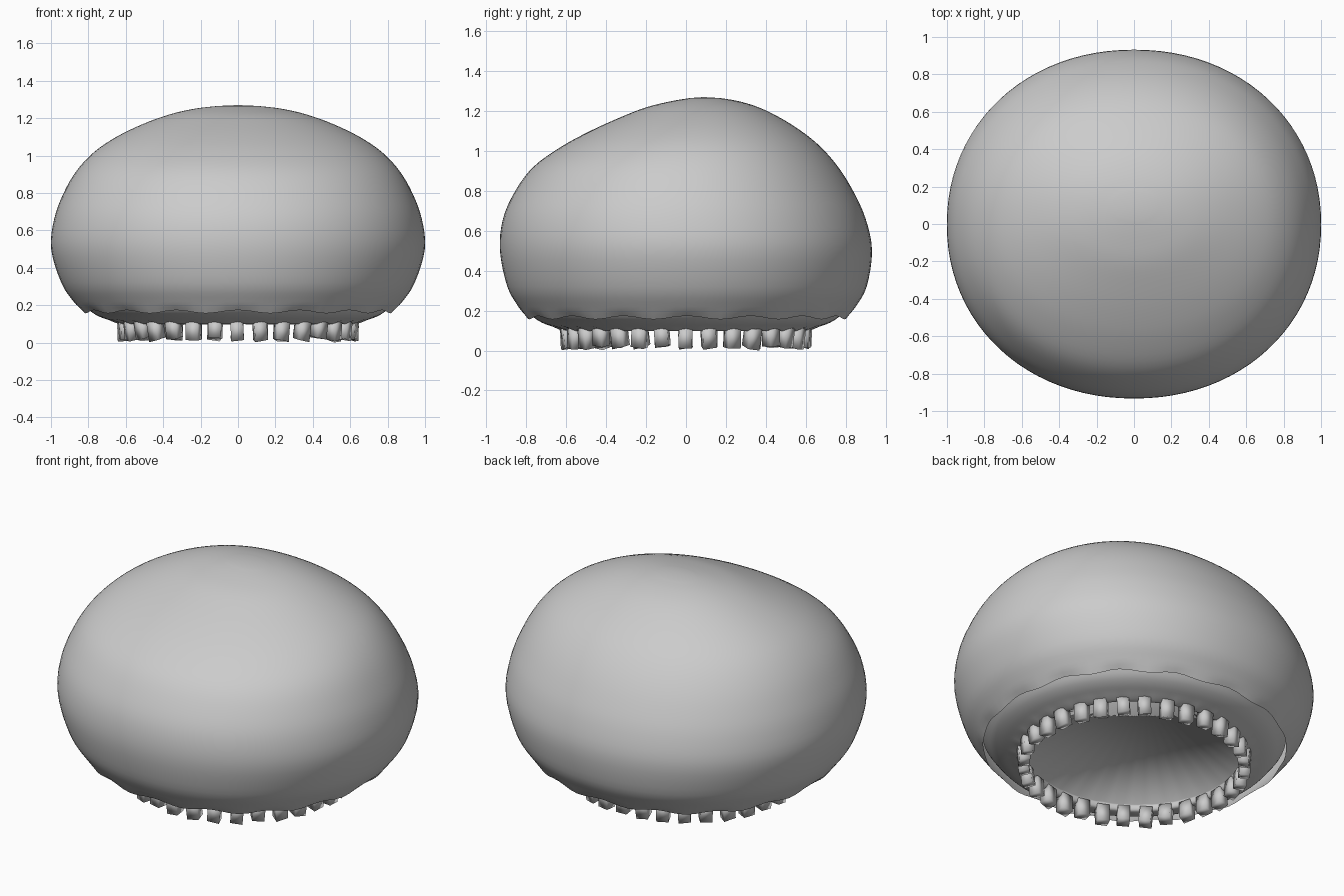
import bpy, bmesh, math, random
from mathutils import Matrix, Vector

if "Cube" in bpy.data.objects:
    bpy.data.objects.remove(bpy.data.objects["Cube"])

random.seed(4)
SEG = 96


def make_object(name, bm):
    bmesh.ops.recalc_face_normals(bm, faces=bm.faces)
    mesh = bpy.data.meshes.new(name)
    bm.to_mesh(mesh)
    bm.free()
    for p in mesh.polygons:
        p.use_smooth = True
    ob = bpy.data.objects.new(name, mesh)
    bpy.context.collection.objects.link(ob)
    return ob


def loft(name, rings, tip=None):
    """Skin a list of closed rings, optionally closing on a tip point or a fan from one rim corner."""
    bm = bmesh.new()
    loops = [[bm.verts.new(p) for p in ring] for ring in rings]
    n = len(loops[0])
    for a, b in zip(loops, loops[1:]):
        for i in range(n):
            j = (i + 1) % n
            bm.faces.new((a[i], a[j], b[j], b[i]))
    last = loops[-1]
    if tip == 'FAN':
        k = int(n * 0.16)
        for i in range(1, n - 1):
            bm.faces.new((last[k], last[(k + i) % n], last[(k + i + 1) % n]))
    elif tip:
        t = bm.verts.new(tip)
        for i in range(n):
            bm.faces.new((last[i], last[(i + 1) % n], t))
    return make_object(name, bm)


def angles():
    return [2 * math.pi * i / SEG for i in range(SEG)]


def squarish(v, e=0.96):
    """Slightly fuller than a circle at the diagonals."""
    return math.copysign(abs(v) ** e, v)


def catmull(keys, steps):
    """Smoothly resample rows of values."""
    out = []
    for i in range(len(keys) - 1):
        p = [keys[max(0, min(len(keys) - 1, i + k))] for k in (-1, 0, 1, 2)]
        for s in range(steps):
            t = s / steps
            out.append([0.5 * (2 * b + (c - a) * t + (2 * a - 5 * b + 4 * c - d) * t * t
                               + (3 * b - a - 3 * c + d) * t ** 3) for a, b, c, d in zip(*p)])
    return out + [list(keys[-1])]


# Domed body: height, half width, front y, back y
body = [(0.165, 0.83, -0.80, 0.81), (0.22, 0.88, -0.84, 0.85), (0.32, 0.945, -0.895, 0.905),
        (0.50, 0.999, -0.932, 0.932), (0.66, 0.983, -0.917, 0.90), (0.80, 0.932, -0.855, 0.837),
        (0.92, 0.862, -0.765, 0.762), (1.02, 0.768, -0.627, 0.675), (1.10, 0.65, -0.48, 0.577),
        (1.17, 0.505, -0.325, 0.465), (1.22, 0.365, -0.195, 0.36), (1.25, 0.235, -0.07, 0.26),
        (1.265, 0.11, 0.02, 0.17)]
rings = []
for z, rx, yf, yb in catmull(body, 4):
    wave = 0.009 * max(0, 1 - (z - 0.165) / 0.04)
    rings.append([(rx * squarish(math.cos(a)), (yf + yb) / 2 + (yb - yf) / 2 * squarish(math.sin(a)),
                   z + wave * math.cos(16 * a)) for a in angles()])
loft("domed_body", rings, (0, 0.09, 1.27))

# Rolled gum, closed by a shallow palate that fans from one corner: radius, height
gum = [(0.845, 0.24), (0.82, 0.205), (0.785, 0.165), (0.74, 0.138), (0.69, 0.12), (0.65, 0.106),
       (0.62, 0.10), (0.605, 0.11), (0.60, 0.135)]
rings = []
for r, z in catmull(gum, 3):
    ring = []
    for a in angles():
        rim = 0.006 * math.cos(32 * a) * max(0, 1 - abs(r - 0.64) / 0.06)
        ring.append((r * math.cos(a), 0.97 * r * math.sin(a), z + rim))
    rings.append(ring)
loft("gum_and_palate", rings, 'FAN')

# Ring of small soft-shaded teeth, each slightly askew
TEETH = 32
bm = bmesh.new()
for i in range(TEETH):
    a = 2 * math.pi * i / TEETH + random.uniform(-0.008, 0.008)
    m = (Matrix.Translation(Vector((0.615 * math.cos(a), 0.60 * math.sin(a), 0.072 + random.uniform(-0.004, 0.004))))
         @ Matrix.Rotation(a, 4, 'Z')
         @ Matrix.Rotation(random.uniform(-0.1, 0.1), 4, 'X')
         @ Matrix.Rotation(random.uniform(0.0, 0.2), 4, 'Y')
         @ Matrix.Diagonal((0.06, 0.068, 0.09, 1)))
    bmesh.ops.create_cube(bm, size=1, matrix=m)
low = min(v.co.z for v in bm.verts)
for v in bm.verts:
    if v.co.z < 0.06:
        v.co.z -= low * max(0, 1 - (v.co.z - low) / 0.02)
make_object("teeth", bm)
